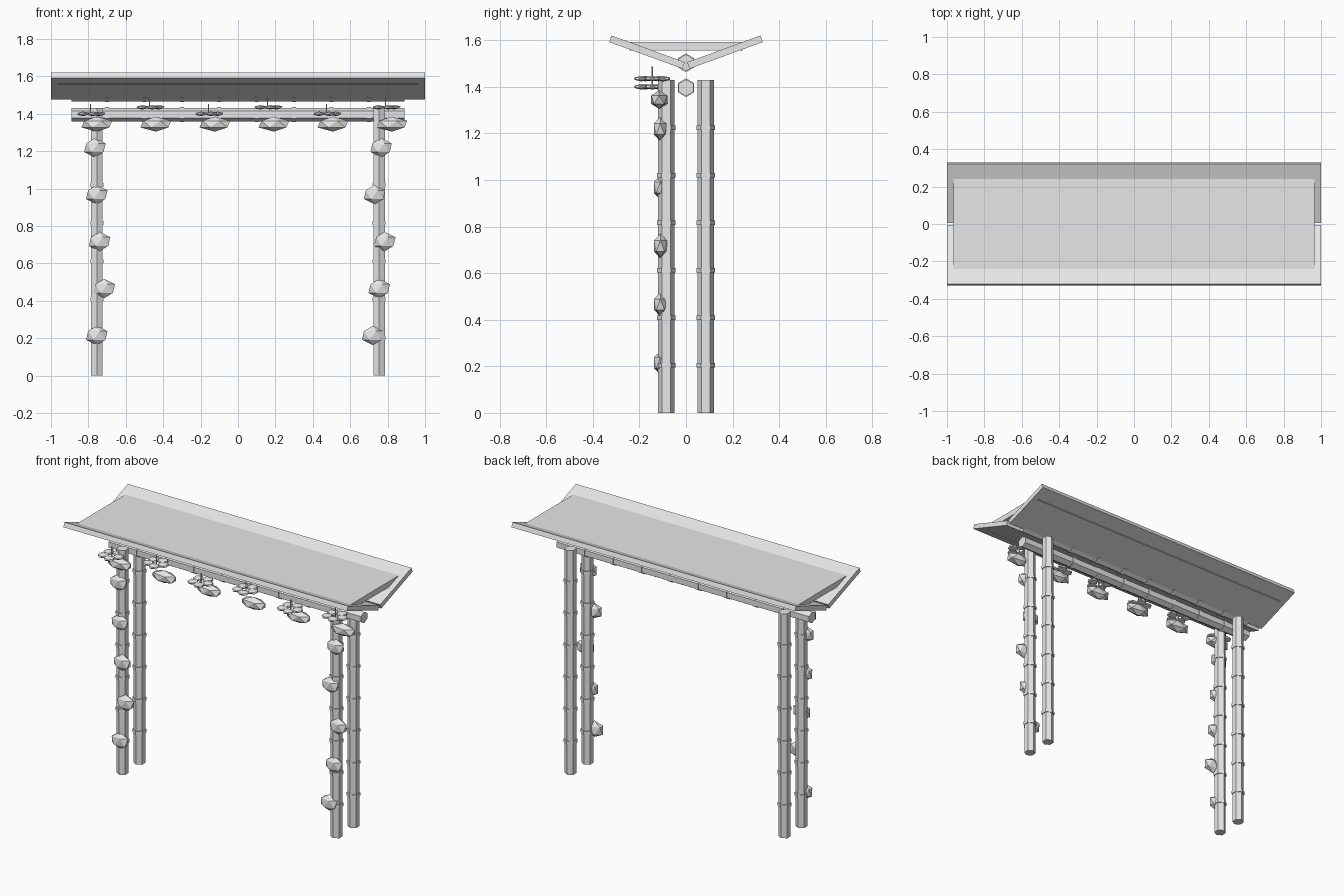
import bpy
import bmesh
import math
from mathutils import Matrix, Vector

cube = bpy.data.objects.get("Cube")
if cube:
    bpy.data.objects.remove(cube, do_unlink=True)

grey = bpy.data.materials.new("plain_grey")
grey.use_nodes = True
grey.diffuse_color = (0.8, 0.8, 0.8, 1)
grey.node_tree.nodes["Principled BSDF"].inputs["Base Color"].default_value = (0.8, 0.8, 0.8, 1)


def finish(name, bm):
    bmesh.ops.recalc_face_normals(bm, faces=bm.faces)
    mesh = bpy.data.meshes.new(name)
    bm.to_mesh(mesh)
    bm.free()
    mesh.materials.append(grey)
    obj = bpy.data.objects.new(name, mesh)
    bpy.context.collection.objects.link(obj)
    return obj


def add_prism(bm, centre, length, radius, axis, sides=6):
    """Prism along z or x, with a corner pointing along y or z."""
    place = Matrix.Translation(centre)
    if axis == "x":
        place @= Matrix(((0, 0, 1, 0), (1, 0, 0, 0), (0, 1, 0, 0), (0, 0, 0, 1)))
    rings = []
    for end in (-length / 2, length / 2):
        ring = []
        for i in range(sides):
            a = math.tau * i / sides
            ring.append(bm.verts.new(place @ Vector((radius * math.sin(a), radius * math.cos(a), end))))
        rings.append(ring)
    bm.faces.new(rings[0])
    bm.faces.new(rings[1])
    for i in range(sides):
        j = (i + 1) % sides
        bm.faces.new((rings[0][i], rings[0][j], rings[1][j], rings[1][i]))


def add_gem(bm, centre, scale, turn=0):
    """Faceted, squashed ball."""
    place = (Matrix.Translation(centre) @ Matrix.Rotation(turn, 4, "Z")
             @ Matrix.Diagonal((*scale, 1)))
    bmesh.ops.create_icosphere(bm, subdivisions=1, radius=1, matrix=place)


def box(name, centre, size, tilt=0):
    bm = bmesh.new()
    place = (Matrix.Translation(centre) @ Matrix.Rotation(tilt, 4, "X")
             @ Matrix.Diagonal((*size, 1)))
    bmesh.ops.create_cube(bm, size=1, matrix=place)
    finish(name, bm)


# Bamboo posts with joint rings
for side, x in (("left", 0.755), ("right", -0.755)):
    for depth, y in (("front", -0.085), ("back", 0.085)):
        bm = bmesh.new()
        add_prism(bm, (x, y, 0.715), 1.43, 0.035, "z")
        for k in range(1, 7):
            add_prism(bm, (x, y, 0.204 * k), 0.02, 0.04, "z")
        finish(f"{depth}_{side}_post", bm)

# Bamboo cross beams with joint rings
for name, z in (("lower_beam", 1.396), ("ridge_beam", 1.503)):
    bm = bmesh.new()
    add_prism(bm, (0, 0, z), 1.78, 0.036, "x")
    for k in range(8):
        add_prism(bm, (-0.7 + 0.2 * k, 0, z), 0.02, 0.04, "x")
    finish(name, bm)

# V-shaped roof with a flat slab lying in it
for name, s in (("front_roof_panel", -1), ("back_roof_panel", 1)):
    box(name, (0, s * 0.1675, 1.549), (2, 0.335, 0.03), s * math.radians(20))
box("roof_slab", (0, 0, 1.574), (1.93, 0.484, 0.036))

# Leaf clumps climbing the front posts
clumps = {
    "left": (0.72, 0.755, 0.785, 0.73, 0.765),
    "right": (-0.755, -0.715, -0.74, -0.755, -0.765),
}
for side, xs in clumps.items():
    for k, x in enumerate(xs):
        bm = bmesh.new()
        add_gem(bm, (x, -0.11, 0.215 + 0.251 * k), (0.064, 0.033, 0.052))
        finish(f"{side}_leaf_clump_{k + 1}", bm)

# Hanging leaves and five-petal flowers along the front
for k in range(6):
    x = -0.789 + 0.3156 * k
    z = 1.435 if k % 2 else 1.4
    bm = bmesh.new()
    add_gem(bm, (x + 0.034, -0.115, 1.345), (0.092, 0.041, 0.04))
    finish(f"hanging_leaf_{k + 1}", bm)

    bm = bmesh.new()
    for p in range(5):
        a = math.tau * p / 5
        add_gem(bm, (x + 0.048 * math.cos(a), -0.145 + 0.048 * math.sin(a), z),
                (0.036, 0.036, 0.012), a)
    finish(f"flower_{k + 1}", bm)

    bm = bmesh.new()
    add_prism(bm, (x, -0.145, z + 0.023), 0.06, 0.004, "z")
    finish(f"flower_stem_{k + 1}", bm)
